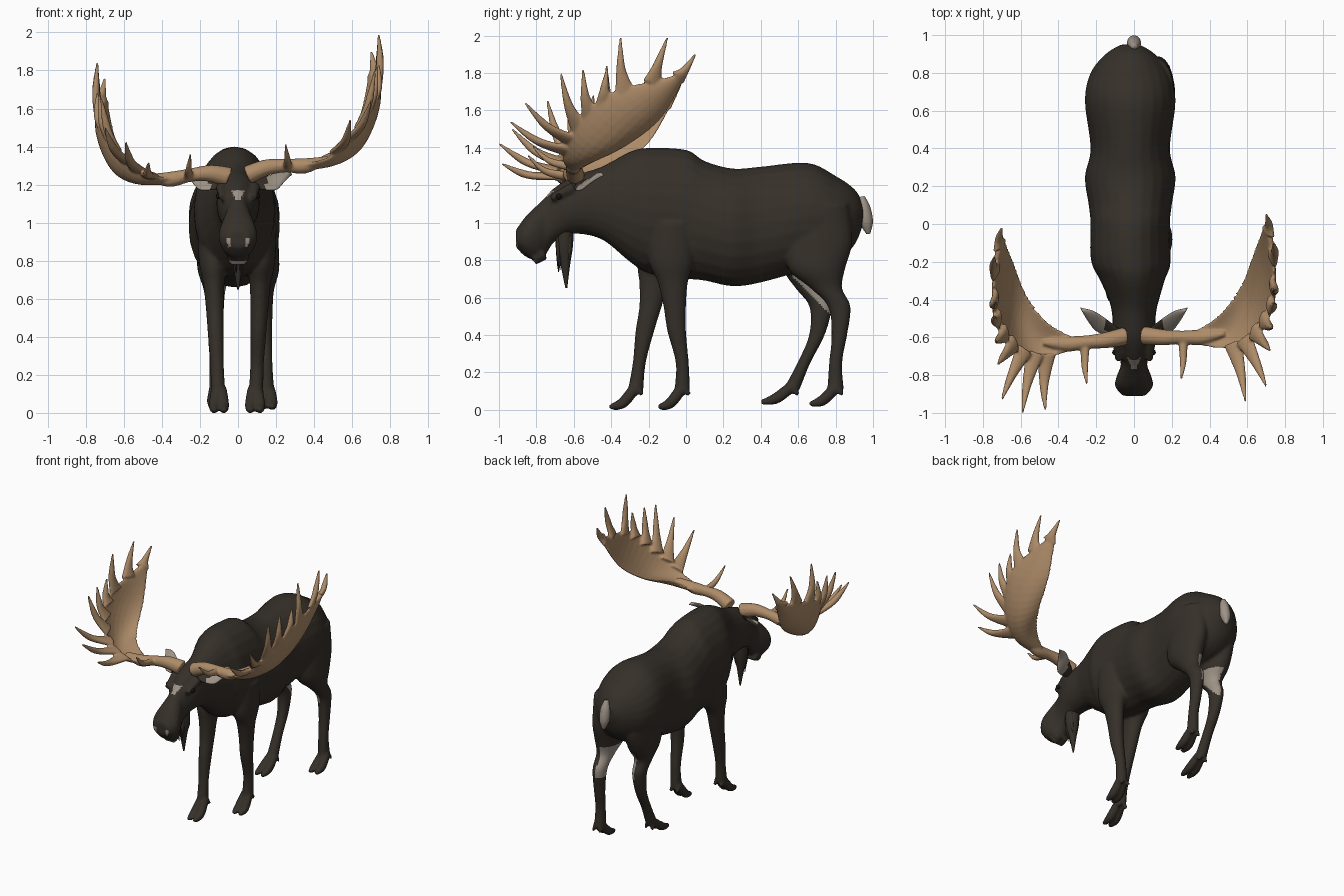
import bpy
import bmesh
import math
import random
from mathutils import Vector

random.seed(4)
default_cube = bpy.data.objects.get("Cube")
if default_cube:
    bpy.data.objects.remove(default_cube, do_unlink=True)


def material(name, red, green, blue):
    made = bpy.data.materials.new(name)
    made.use_nodes = True
    made.diffuse_color = (red, green, blue, 1)
    shader = made.node_tree.nodes["Principled BSDF"]
    shader.inputs["Base Color"].default_value = (red, green, blue, 1)
    shader.inputs["Roughness"].default_value = 0.9
    return made


fur = material("dark fur", .036, .029, .022)
horn = material("tan antler", .42, .26, .14)
pale = material("pale grey fur", .34, .29, .24)
black = material("black eye", .008, .007, .006)


def smooth_rows(rows, steps=5):
    """Smooth interpolation through rows of numbers."""
    rows = [Vector(row) for row in rows]
    result = []
    for i, (start, end) in enumerate(zip(rows, rows[1:])):
        before = rows[max(i - 1, 0)]
        after = rows[min(i + 2, len(rows) - 1)]
        leave, arrive = (end - before) / 2, (after - start) / 2
        for step in range(steps):
            t = step / steps
            ease = t * t * (3 - 2 * t)
            result.append(start.lerp(end, ease) + leave * t * (1 - t) ** 2
                          - arrive * t * t * (1 - t))
    return result + [rows[-1]]


def ellipse(centre, across, along, bulge=Vector(), sides=24):
    angles = [math.tau * k / sides for k in range(sides)]
    return [centre + across * math.cos(a) + along * math.sin(a) + bulge * math.sin(a) ** 2
            for a in angles]


def loft(bm, rings):
    """Closed skin over a run of rings."""
    loops = [[bm.verts.new(point) for point in ring] for ring in rings]
    for lower, upper in zip(loops, loops[1:]):
        for k in range(len(lower)):
            bm.faces.new((lower[k - 1], lower[k], upper[k], upper[k - 1]))
    bm.faces.new(loops[0])
    bm.faces.new(loops[-1])


def tube(bm, *rows, flat=None):
    """Tube through rows of x, y, z, radius, kept thin along the flat direction if given."""
    rows = smooth_rows(rows)
    points = [row.to_3d() for row in rows]
    rings = []
    for i, point in enumerate(points):
        heading = points[min(i + 1, len(points) - 1)] - points[max(i - 1, 0)]
        upright = abs(heading.normalized().z) > .95
        reference = flat or (Vector((0, 1, 0)) if upright else Vector((0, 0, 1)))
        across = heading.cross(reference).normalized()
        along = heading.cross(across).normalized()
        radius = rows[i][3]
        rings.append(ellipse(point, across * radius, along * (min(radius, .02) if flat else radius),
                             sides=12))
    loft(bm, rings)


def finish(name, bm, materials, voxel=0):
    """Turn the bmesh into a smooth object, fusing overlapping forms if asked."""
    bmesh.ops.recalc_face_normals(bm, faces=bm.faces)
    mesh = bpy.data.meshes.new(name)
    bm.to_mesh(mesh)
    bm.free()
    made = bpy.data.objects.new(name, mesh)
    bpy.context.collection.objects.link(made)
    bpy.ops.object.select_all(action='DESELECT')
    made.select_set(True)
    bpy.context.view_layer.objects.active = made
    if voxel:
        fuse = made.modifiers.new("fuse", 'REMESH')
        fuse.mode = 'VOXEL'
        fuse.voxel_size = voxel
        soften = made.modifiers.new("soften", 'SMOOTH')
        soften.iterations = 3
        bpy.ops.object.modifier_apply(modifier="fuse")
        bpy.ops.object.modifier_apply(modifier="soften")
    made.data.materials.clear()
    for each in materials:
        made.data.materials.append(each)
    bpy.ops.object.shade_smooth()
    return made


# Trunk, neck and head: y, top z, bottom z, half width; the trunk leans a little to its right
trunk = [(-.91, .96, .87, .06), (-.86, 1.03, .82, .1), (-.8, 1.09, .8, .09), (-.75, 1.14, .83, .07),
         (-.7, 1.19, .9, .08), (-.6, 1.25, .94, .11), (-.45, 1.3, .91, .12), (-.3, 1.38, .79, .17),
         (-.2, 1.4, .73, .21), (0, 1.39, .7, .21), (.1, 1.33, .69, .22), (.25, 1.29, .66, .24),
         (.4, 1.3, .68, .21), (.65, 1.32, .75, .24), (.8, 1.25, .79, .21), (.9, 1.18, .88, .13),
         (.95, 1.1, 1, .05)]
bm = bmesh.new()
loft(bm, [ellipse(Vector((-.02 * min(1, max(0, y * 4 + 1.6)), y, (top + bottom) / 2)),
                  Vector((width, 0, 0)), Vector((0, 0, (top - bottom) / 2)))
          for y, top, bottom, width in smooth_rows(trunk)])


def leg(bm, heights, depths, centres, hip_x, foot_x, toe_y, floor):
    """Leg of stacked ellipses, ending in a split hoof and dew claws."""
    rings = []
    for z, depth, y in smooth_rows(list(zip(heights, depths, centres))):
        x = foot_x + (hip_x - foot_x) * min(1, z)
        width = min(.09, .02 + depth * .45)
        rings.append(ellipse(Vector((x, y, z)), Vector((width, 0, 0)), Vector((0, depth, 0))))
    loft(bm, rings)
    ankle = centres[-1]
    for side in (-.025, .025):
        x = foot_x + side
        tube(bm, (foot_x + side / 2, ankle, .12, .03), (x, (ankle + toe_y) / 2, floor + .035, .03),
             (x, toe_y, floor + .014, .014))
        tube(bm, (x, ankle, .12, .02), (x, ankle + .04, .08, .012))


front_heights = (1, .8, .68, .55, .42, .25, .1)
front_depths = (.12, .12, .08, .06, .05, .035, .042)
hind_heights = (1.1, .9, .75, .65, .55, .4, .25, .1)
hind_depths = (.15, .18, .15, .085, .06, .042, .035, .045)
leg(bm, front_heights, front_depths, (-.08, -.08, -.07, -.06, -.05, -.02, -.02), .13, .09, -.15, 0)
leg(bm, front_heights, front_depths, (-.1, -.14, -.17, -.19, -.22, -.25, -.27), -.14, -.1, -.41, 0)
leg(bm, hind_heights, hind_depths, (.72, .71, .7, .75, .82, .82, .8, .8), .12, .155, .66, .015)
leg(bm, hind_heights, hind_depths, (.7, .69, .67, .67, .72, .7, .63, .56), -.13, -.11, .4, .025)

# Brow ridges, nostril flares and lower lip
for side in (-1, 1):
    tube(bm, (side * .09, -.6, 1.19, .03), (side * .08, -.72, 1.13, .02))
    tube(bm, (side * .05, -.83, .95, .03), (side * .05, -.89, .88, .025))
    tube(bm, (side * .02, -.76, .84, .04), (side * .02, -.82, .805, .035))
body = finish("body", bm, [fur, pale], .011)

# Pale markings on forehead, muzzle and inner hind legs
for face in body.data.polygons:
    x, y, z = face.center
    offset = abs(x)
    blaze = y < -.7 and 1.12 < z < 1.17 and offset < (z - 1.1) / 2
    nostril = y < -.86 and .87 < z < .92 and .035 < offset < .055
    lip = y < -.8 and .78 < z < .8 and offset < .05 and face.normal.y < -.2
    inner_leg = y + z > 1.28 and .5 < z < .72 and face.normal.x * x < -.04 * offset
    face.material_index = int(blaze or nostril or lip or inner_leg)

# Eyes, and ears shaped as flattened leaves
ear_rows = smooth_rows([(.08, -.58, 1.2, .03), (.18, -.53, 1.21, .06), (.23, -.49, 1.24, .045),
                        (.28, -.45, 1.26, .004)])
for side, label in ((1, "left"), (-1, "right")):
    bm = bmesh.new()
    bmesh.ops.create_uvsphere(bm, u_segments=12, v_segments=8, radius=.016)
    bmesh.ops.translate(bm, verts=bm.verts, vec=(side * .1, -.68, 1.14))
    finish(label + "_eye", bm, [black])
    bm = bmesh.new()
    broad = Vector((side * .2, -.7, -.65))
    thin = Vector((side * .3, .65, -.6)) * .014
    loft(bm, [ellipse(Vector((side * x, y, z)), broad * width, thin)
              for x, y, z, width in ear_rows])
    ear = finish(label + "_ear", bm, [pale, fur])
    for face in ear.data.polygons:
        face.material_index = int(abs(face.center.x) < .15)

# Beard: a core with loose strands
bm = bmesh.new()
tube(bm, (0, -.65, .97, .05), (0, -.65, .87, .045), (0, -.645, .77, .025), (0, -.64, .65, .005))
for strand in range(12):
    x = random.uniform(-.03, .03)
    y = random.uniform(-.69, -.61)
    tube(bm, (x, y, .93, .012), (x, y, .85, .011), (x / 2, y, random.uniform(.72, .8), .002))
finish("beard", bm, [fur])

# Tail
bm = bmesh.new()
tube(bm, (0, .94, 1.14, .015), (0, .95, 1.08, .035), (0, .965, 1, .035), (0, .975, .94, .01))
finish("tail", bm, [pale])

# Antler palm edges, and tine tips from the rear tine to the front one
back_edge = smooth_rows([(.32, -.57, 1.29), (.46, -.47, 1.36), (.57, -.31, 1.42),
                         (.64, -.13, 1.56), (.69, -.01, 1.77)])
front_edge = smooth_rows([(.34, -.64, 1.3), (.5, -.66, 1.36), (.64, -.6, 1.51),
                          (.74, -.42, 1.69), (.73, -.08, 1.78)])
tine_tips = [(.7, .05, 1.9), (.74, -.1, 1.99), (.74, -.35, 1.99), (.74, -.42, 1.83),
             (.73, -.55, 1.82), (.72, -.67, 1.8), (.7, -.86, 1.64), (.59, -.94, 1.54)]


def antler(name, place, extra_tips):
    bm = bmesh.new()
    tube(bm, (.05, -.59, 1.25, .05), (.15, -.6, 1.29, .043), (.25, -.6, 1.3, .036),
         (.36, -.6, 1.3, .04), (.48, -.58, 1.34, .012))
    rings, normals = [], []
    last = len(back_edge) - 1
    for i, (back, front) in enumerate(zip(back_edge, front_edge)):
        growth = back_edge[min(i + 1, last)] - back_edge[max(i - 1, 0)]
        normals.append((front - back).cross(growth).normalized())
        hollow = Vector((.035, 0, -.06)) * math.sin(math.pi * i / last)
        rings.append(ellipse((back + front) / 2, (front - back) / 2, normals[i] * .018, hollow))
    loft(bm, rings)
    # Flat tines that web into the palm
    for k, tip in enumerate(tine_tips + extra_tips):
        spot = last - 2 * k
        base = front_edge[spot].lerp(back_edge[spot], .12 if k else .5)
        middle = base.lerp(Vector(tip), .5) + Vector((.01, -.01, -.025))
        tube(bm, (*base, .055), (*middle, .026), (*tip, .006), flat=normals[spot])
    tube(bm, (.26, -.61, 1.3, .026), (.26, -.73, 1.33, .018), (.25, -.82, 1.41, .006))
    for vert in bm.verts:
        vert.co = place(vert.co)
    finish(name, bm, [horn], .0075)


# The right antler hangs lower and further forward, with one more tine
antler("left_antler", lambda p: p, [])
antler("right_antler", lambda p: Vector((-p.x, p.y - p.x / 10, p.z - p.x / 5)), [(.47, -.94, 1.41)])
